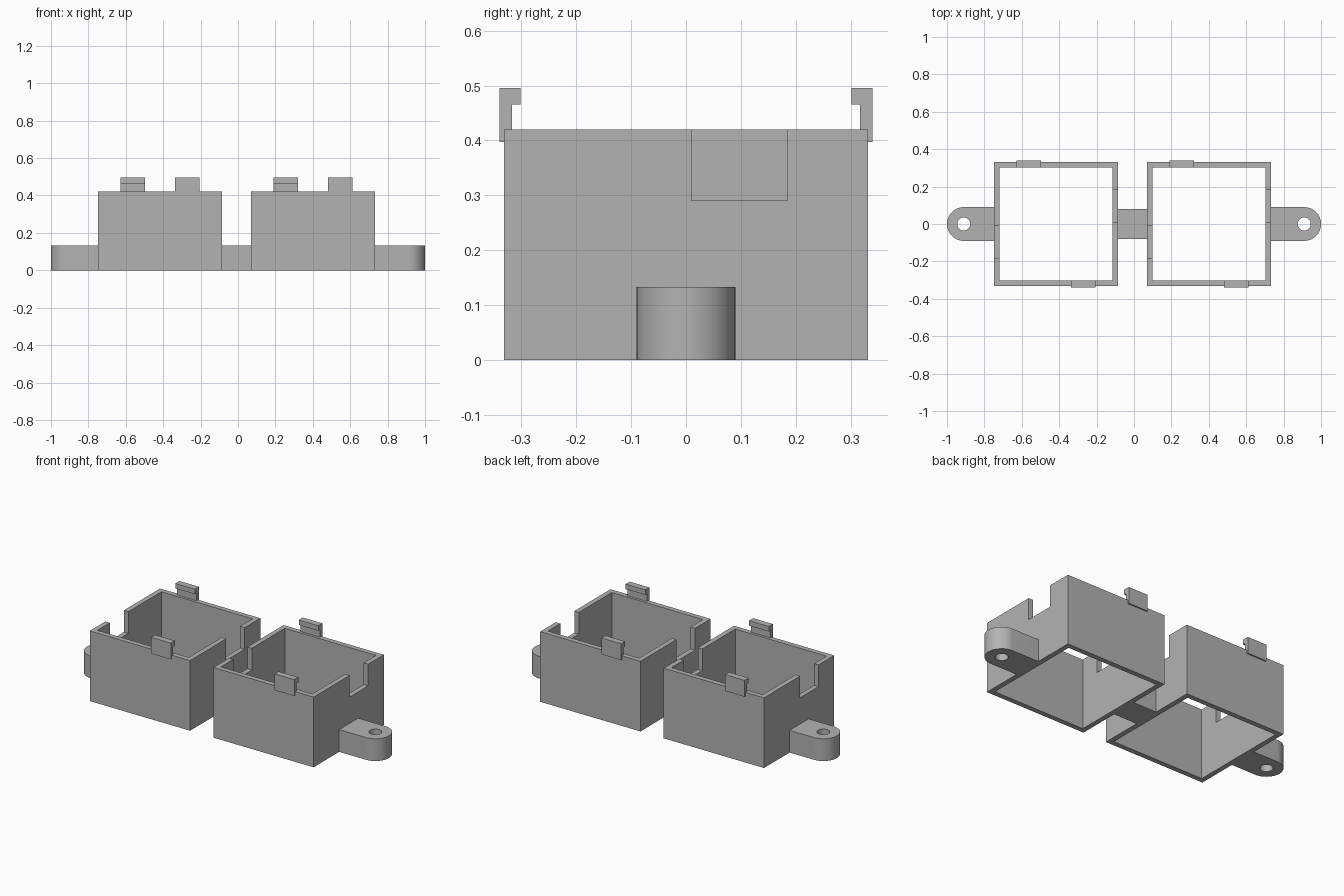
import bpy, bmesh
from math import pi, sin, cos
from mathutils import Matrix

if "Cube" in bpy.data.objects:
    bpy.data.objects.remove(bpy.data.objects["Cube"])

grey = bpy.data.materials.new("plain grey")
grey.use_nodes = True
colour = (0.45, 0.45, 0.45, 1)
grey.diffuse_color = colour
grey.node_tree.nodes["Principled BSDF"].inputs["Base Color"].default_value = colour

# Overall sizes
HALF = 0.332        # half width of a square box
WALL = 0.03
HEIGHT = 0.42
TAB_HEIGHT = 0.133
EAR_X, EAR_R = 0.91, 0.09
BOXES = {"right": -0.417, "left": 0.401}


def prism(name, outline, vector):
    """Extrude a closed 3D outline along a vector."""
    bm = bmesh.new()
    face = bm.faces.new([bm.verts.new(p) for p in outline])
    ext = bmesh.ops.extrude_face_region(bm, geom=[face], use_keep_orig=True)
    moved = [v for v in ext["geom"] if isinstance(v, bmesh.types.BMVert)]
    bmesh.ops.translate(bm, verts=moved, vec=vector)
    bmesh.ops.recalc_face_normals(bm, faces=bm.faces)
    mesh = bpy.data.meshes.new(name)
    bm.to_mesh(mesh)
    bm.free()
    mesh.materials.append(grey)
    obj = bpy.data.objects.new(name, mesh)
    bpy.context.collection.objects.link(obj)
    return obj


def block(name, x0, x1, y0, y1, z0, z1):
    return prism(name, [(x0, y0, z0), (x1, y0, z0), (x1, y1, z0), (x0, y1, z0)],
                 (0, 0, z1 - z0))


def cut(obj, cutter):
    """Subtract the cutter, then discard it."""
    cutter.hide_render = True
    mod = obj.modifiers.new("cut", "BOOLEAN")
    mod.operation, mod.solver, mod.object = "DIFFERENCE", "EXACT", cutter
    bpy.ops.object.select_all(action="DESELECT")
    bpy.context.view_layer.objects.active = obj
    obj.select_set(True)
    bpy.ops.object.modifier_apply(modifier=mod.name)
    bpy.data.objects.remove(cutter)


def arc(x, r, start, end, z, steps):
    return [(x + r * cos(start + (end - start) * i / steps),
             r * sin(start + (end - start) * i / steps), z) for i in range(steps + 1)]


half_turn = Matrix.Rotation(pi, 4, "Z")

# Hooked clip section (y, z): outer plate, stem and inward lip
clip_section = [(-0.34, 0.397), (-0.332, 0.397), (-0.332, 0.42), (-0.317, 0.42),
                (-0.317, 0.465), (-0.302, 0.465), (-0.302, 0.495), (-0.34, 0.495)]

# Two open boxes, each with a pair of notches and a pair of clips
for side, cx in BOXES.items():
    box = block(side + "_box", -HALF, HALF, -HALF, HALF, 0, HEIGHT)
    inner = HALF - WALL
    cut(box, block("cavity_cutter", -inner, inner, -inner, inner, -0.1, 0.6))
    for turn in (Matrix(), half_turn):
        notch = block("notch_cutter", inner - 0.05, HALF + 0.05, 0.01, 0.185, 0.29, 0.6)
        notch.data.transform(turn)
        cut(box, notch)
    box.location.x = cx
    for end, turn in (("front", Matrix()), ("back", half_turn)):
        clip = prism(f"{side}_{end}_clip", [(0.08, y, z) for y, z in clip_section],
                     (0.13, 0, 0))
        clip.data.transform(turn)
        clip.location.x = cx

# Bridge joining the boxes
block("bridge", BOXES["right"] + HALF, BOXES["left"] - HALF, -0.08, 0.08, 0, TAB_HEIGHT)

# Rounded mounting ears with screw holes
for side, turn in (("left", Matrix()), ("right", half_turn)):
    root = abs(BOXES[side]) + HALF
    outline = [(root, -EAR_R, 0)] + arc(EAR_X, EAR_R, -pi / 2, pi / 2, 0, 32) + [(root, EAR_R, 0)]
    ear = prism(side + "_mounting_ear", outline, (0, 0, TAB_HEIGHT))
    cut(ear, prism("hole_cutter", arc(EAR_X, 0.035, 0, 2 * pi, -0.1, 32)[:-1], (0, 0, 0.4)))
    ear.data.transform(turn)
    bpy.ops.object.select_all(action="DESELECT")
    bpy.context.view_layer.objects.active = ear
    ear.select_set(True)
    bpy.ops.object.shade_smooth_by_angle(angle=pi / 6)
